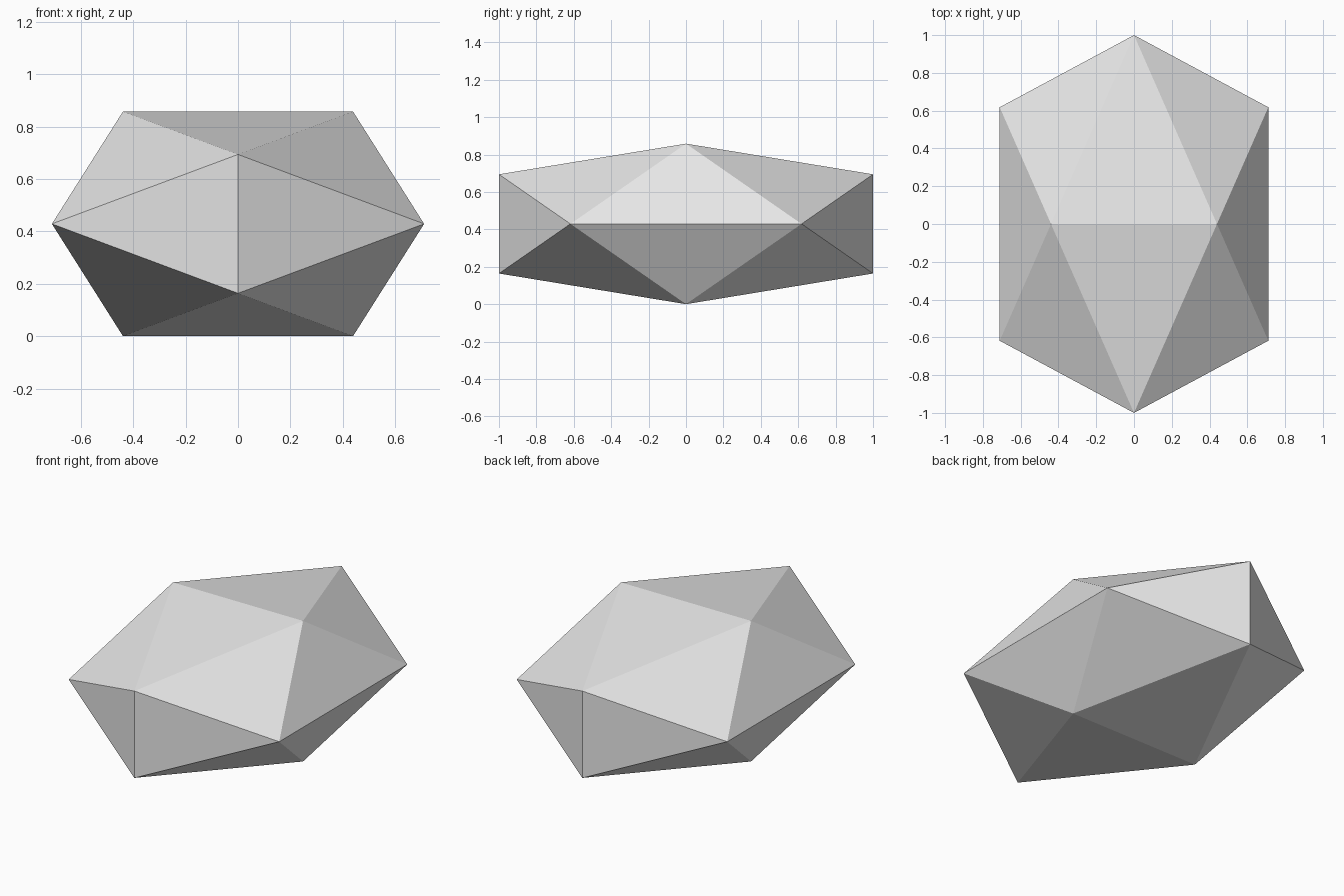
import bpy
import bmesh

if "Cube" in bpy.data.objects:
    bpy.data.objects.remove(bpy.data.objects["Cube"])

# Half-sizes of the stretched twenty-sided stone
PHI = (1 + 5 ** 0.5) / 2
HALF = (0.711, 1.0, 0.429)

grey = bpy.data.materials.new("light grey")
grey.diffuse_color = (0.8, 0.8, 0.8, 1)
grey.use_nodes = True
grey.node_tree.nodes["Principled BSDF"].inputs["Base Color"].default_value = grey.diffuse_color

# Corners: three crossed golden rectangles, one per axis plane
bm = bmesh.new()
for axis in range(3):
    for a in (-1, 1):
        for b in (-1, 1):
            corner = [0.0, 0.0, 0.0]
            corner[axis] = a * HALF[axis]
            short = (1, 2, 0)[axis]
            corner[short] = b * HALF[short] / PHI
            bm.verts.new((corner[0], corner[1], corner[2] + HALF[2]))

# Skin the corners into flat triangular facets
bmesh.ops.convex_hull(bm, input=bm.verts[:])
bmesh.ops.recalc_face_normals(bm, faces=bm.faces[:])
mesh = bpy.data.meshes.new("faceted_stone")
bm.to_mesh(mesh)
bm.free()
mesh.materials.append(grey)
stone = bpy.data.objects.new("faceted_stone", mesh)
bpy.context.collection.objects.link(stone)
